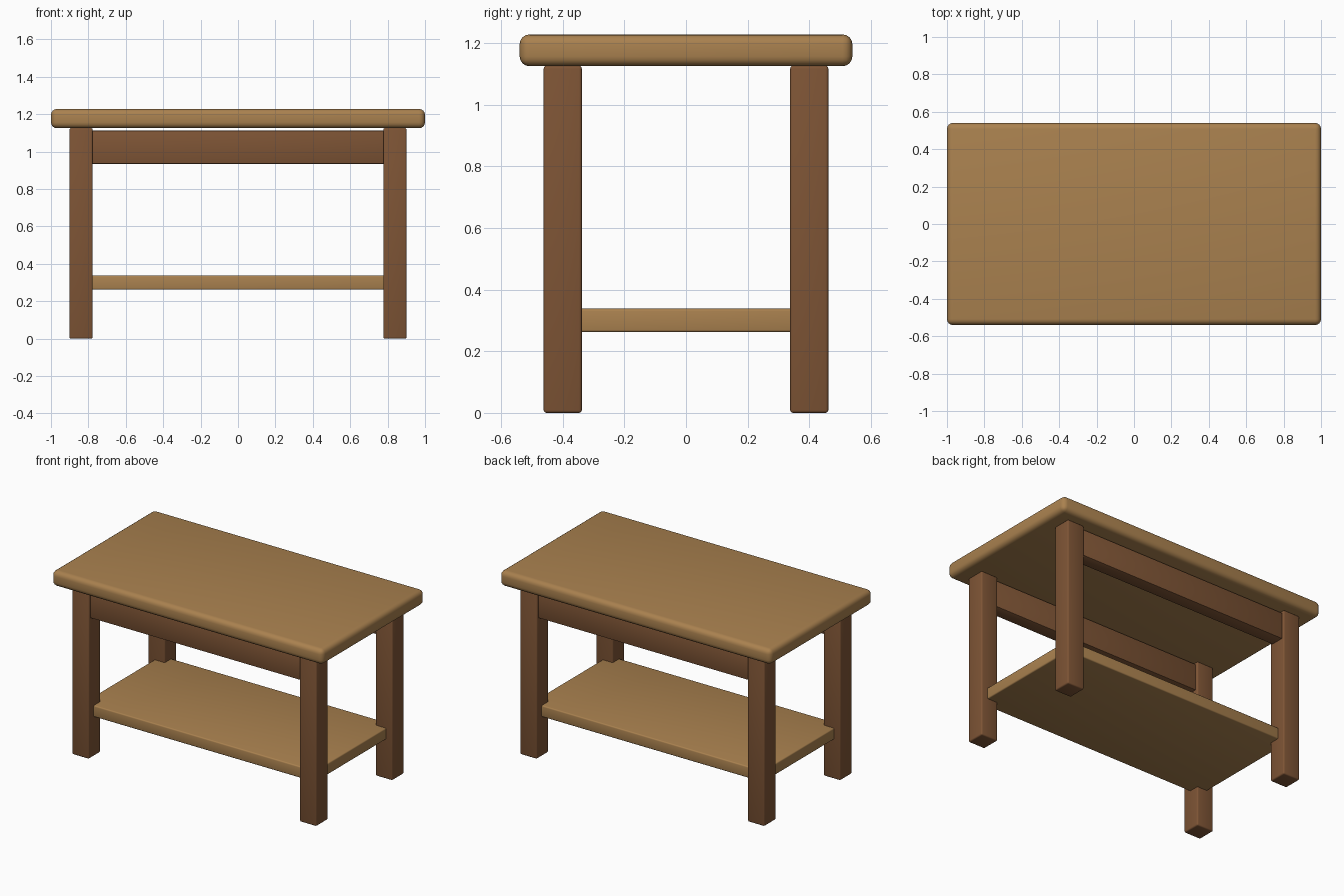
import bpy
import math

if "Cube" in bpy.data.objects:
    bpy.data.objects.remove(bpy.data.objects["Cube"])


def material(name, rgb):
    m = bpy.data.materials.new(name)
    m.diffuse_color = (*rgb, 1)
    m.use_nodes = True
    m.node_tree.nodes["Principled BSDF"].inputs["Base Color"].default_value = m.diffuse_color
    return m


light_wood = material("light_wood", (0.40, 0.22, 0.078))
dark_wood = material("dark_wood", (0.21, 0.09, 0.036))


def board(name, x, y, z, mat, bevel, segments):
    """Rounded box from (low, high) ranges on each axis."""
    centre = [(a + b) / 2 for a, b in (x, y, z)]
    bpy.ops.mesh.primitive_cube_add(size=1, location=centre)
    ob = bpy.context.object
    ob.name = name
    ob.scale = [b - a for a, b in (x, y, z)]
    bpy.ops.object.transform_apply(location=False, rotation=False, scale=True)
    mod = ob.modifiers.new("rounded_edges", "BEVEL")
    mod.width = bevel
    mod.segments = segments
    bpy.ops.object.modifier_apply(modifier=mod.name)
    ob.data.materials.append(mat)
    bpy.ops.object.shade_smooth_by_angle(angle=math.radians(35))
    return ob


# Table top and lower shelf
board("table_top", (-1, 1), (-0.54, 0.54), (1.125, 1.228), light_wood, 0.032, 4)
board("lower_shelf", (-0.855, 0.855), (-0.41, 0.41), (0.262, 0.338), light_wood, 0.008, 3)

# Four legs
for sx, side in ((-1, "left"), (1, "right")):
    for sy, end in ((-1, "front"), (1, "back")):
        cx, cy = sx * 0.839, sy * 0.4
        board(f"{end}_{side}_leg", (cx - 0.062, cx + 0.062), (cy - 0.062, cy + 0.062),
              (0, 1.126), dark_wood, 0.009, 3)

# Long rails under the top
for sy, end in ((-1, "front"), (1, "back")):
    cy = sy * 0.4
    board(f"{end}_rail", (-0.79, 0.79), (cy - 0.045, cy + 0.045), (0.935, 1.112),
          dark_wood, 0.004, 2)
